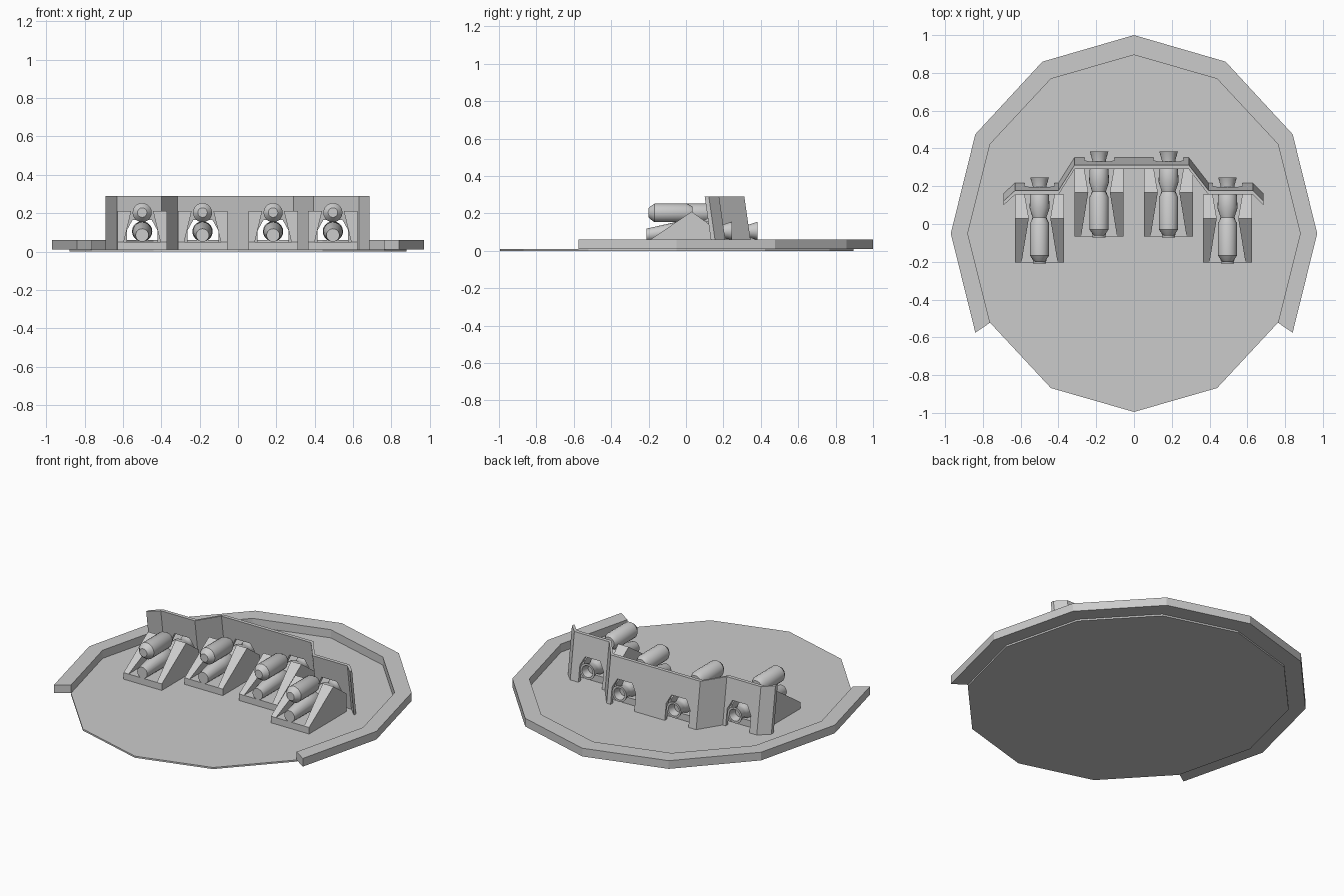
import bpy, bmesh, math
from mathutils import Vector

if "Cube" in bpy.data.objects:
    bpy.data.objects.remove(bpy.data.objects["Cube"])


def finish(bm, name, smooth=False):
    bmesh.ops.recalc_face_normals(bm, faces=bm.faces)
    me = bpy.data.meshes.new(name)
    bm.to_mesh(me)
    bm.free()
    ob = bpy.data.objects.new(name, me)
    bpy.context.collection.objects.link(ob)
    if smooth:
        bpy.ops.object.select_all(action='DESELECT')
        ob.select_set(True)
        bpy.context.view_layer.objects.active = ob
        bpy.ops.object.shade_smooth_by_angle(angle=math.radians(30))
    return ob


def extrude(bm, faces, vec):
    r = bmesh.ops.extrude_face_region(bm, geom=faces)
    bmesh.ops.translate(bm, vec=vec, verts=[v for v in r['geom'] if isinstance(v, bmesh.types.BMVert)])


def oval(deg, rx, ry, z):
    a = math.radians(deg)
    return Vector((rx * math.cos(a), -0.05 + ry * math.sin(a), z))


def lathe(name, profile, x, dy, n=20):
    # profile: (y, z of axis, radius), turned around an axis running along y
    bm = bmesh.new()
    rings = [[bm.verts.new((x + r * math.cos(2 * math.pi * i / n), y + dy,
                            z + r * math.sin(2 * math.pi * i / n))) for i in range(n)]
             for y, z, r in profile]
    for a, b in zip(rings, rings[1:]):
        for i in range(n):
            j = (i + 1) % n
            bm.faces.new((a[i], a[j], b[j], b[i]))
    bm.faces.new(rings[0])
    bm.faces.new(rings[-1])
    return finish(bm, name, True)


# twelve-sided floor plate
bm = bmesh.new()
f = bm.faces.new([bm.verts.new(oval(30 * i, 0.88, 0.945, 0)) for i in range(12)])
extrude(bm, [f], (0, 0, 0.01))
finish(bm, "floor_plate")

# raised rim, open at the front
bm = bmesh.new()
pairs = [(bm.verts.new(oval(d, 0.88, 0.945, 0.01)), bm.verts.new(oval(d, 0.97, 1.05, 0.01)))
         for d in range(-30, 211, 30)]
fs = [bm.faces.new((a[0], a[1], b[1], b[0])) for a, b in zip(pairs, pairs[1:])]
extrude(bm, fs, (0, 0, 0.05))
finish(bm, "rim")

# folded, forward-leaning shield with arched notches
TOP, LOW = 0.29, 0.01
path = [(-0.69, 0.10), (-0.63, 0.155), (-0.40, 0.155), (-0.315, 0.29),
        (0.29, 0.29), (0.395, 0.155), (0.63, 0.155), (0.685, 0.10)]
notches = {1: [-0.5], 3: [-0.183, 0.183], 5: [0.495]}
arch = [(-0.08, LOW), (-0.08, 0.11), (-0.05, 0.165), (0.05, 0.165), (0.08, 0.11), (0.08, LOW)]
bm = bmesh.new()
panels = []
for k, ((xa, ya), (xb, yb)) in enumerate(zip(path, path[1:])):
    outline = [(xa, TOP), (xa, LOW)]
    for c in notches.get(k, []):
        outline += [(c + dx, z) for dx, z in arch]
    outline += [(xb, LOW), (xb, TOP)]
    vs = []
    for x, z in outline:
        y = ya + (yb - ya) * (x - xa) / (xb - xa) + 0.04 * (TOP - z) / (TOP - LOW)
        vs.append(bm.verts.new((x, y, z)))
    panels.append(bm.faces.new(vs))
bmesh.ops.remove_doubles(bm, verts=bm.verts, dist=0.0005)
extrude(bm, bm.faces[:], (0, 0.022, 0))
finish(bm, "shield_wall")

# four cradles, each with an upper canister and a lower nozzle body
canister = [(-0.2, 0.203, 0.025), (-0.192, 0.203, 0.033), (-0.168, 0.203, 0.05),
            (0.005, 0.203, 0.05), (0.035, 0.203, 0.034)]
nozzle = [(-0.21, 0.085, 0.034), (-0.06, 0.103, 0.05), (0.0, 0.105, 0.05), (0.035, 0.105, 0.037),
          (0.085, 0.105, 0.053), (0.15, 0.105, 0.05), (0.18, 0.105, 0.036),
          (0.2, 0.105, 0.036), (0.245, 0.107, 0.049), (0.245, 0.107, 0.036), (0.2, 0.105, 0.026)]
side = [(-0.205, 0.05), (0.03, 0.21), (0.155, 0.12), (0.155, 0.05)]
for x, dy in ((-0.5, 0), (-0.185, 0.138), (0.183, 0.138), (0.495, 0)):
    bm = bmesh.new()
    # cradle base
    base = bm.faces.new([bm.verts.new((x + sx, y + dy, 0.01)) for sx, y in
                         ((-0.129, -0.205), (0.129, -0.205), (0.129, 0.155), (-0.129, 0.155))])
    extrude(bm, [base], (0, 0, 0.04))
    # wedge cheeks with slanted inner faces
    for s in (-1, 1):
        outer = [bm.verts.new((x + s * 0.129, y + dy, z)) for y, z in side]
        inner = [bm.verts.new((x + s * (0.057 + (0.21 - z) * 0.24), y + dy, z)) for y, z in side]
        bm.faces.new(outer)
        bm.faces.new(inner)
        for i in range(4):
            j = (i + 1) % 4
            bm.faces.new((outer[i], outer[j], inner[j], inner[i]))
    finish(bm, "cradle")
    lathe("canister", canister, x, dy)
    lathe("nozzle_body", nozzle, x, dy)
